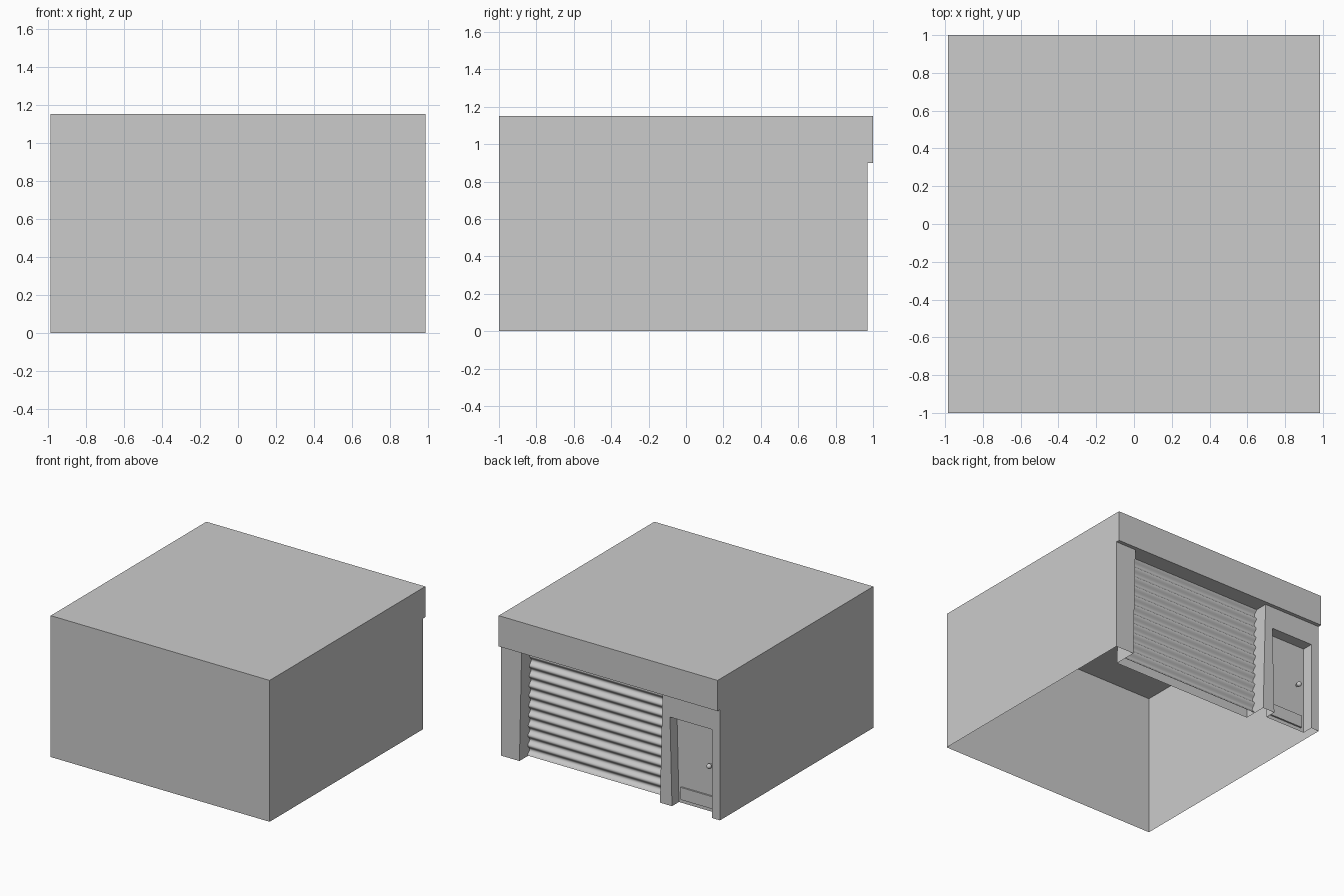
import bpy, bmesh, math

if "Cube" in bpy.data.objects:
    bpy.data.objects.remove(bpy.data.objects["Cube"])

W = 0.985            # half width
YF, YB, YW = -1.0, 1.0, 0.97   # plain end, fascia plane, door wall plane
TOP, FASCIA = 1.15, 0.90


def make_object(name, faces, smooth=False):
    """Build one mesh from a list of polygons and weld shared corners."""
    bm = bmesh.new()
    for f in faces:
        bm.faces.new([bm.verts.new(p) for p in f])
    bmesh.ops.remove_doubles(bm, verts=bm.verts, dist=1e-5)
    bmesh.ops.recalc_face_normals(bm, faces=bm.faces)
    for f in bm.faces:
        f.smooth = smooth
    me = bpy.data.meshes.new(name)
    bm.to_mesh(me)
    bm.free()
    ob = bpy.data.objects.new(name, me)
    bpy.context.collection.objects.link(ob)
    return ob


def recess(outline, depth):
    """Jambs, head and back panel of an opening (outline runs bottom-top-top-bottom)."""
    front = [(x, YW, z) for x, z in outline]
    back = [(x, YW - depth, z) for x, z in outline]
    sides = [[front[i], front[i + 1], back[i + 1], back[i]] for i in range(3)]
    return sides + [back]


def wall(outline):
    return [(x, YW, z) for x, z in outline]


# Slightly tapered openings, as (x, z) outlines
bay = [(0.82, 0), (0.80, FASCIA), (-0.468, FASCIA), (-0.445, 0)]
entry = [(-0.553, 0), (-0.535, 0.72), (-0.914, 0.72), (-0.914, 0)]

# Building shell, open underneath
faces = [
    [(-W, YF, 0), (W, YF, 0), (W, YF, TOP), (-W, YF, TOP)],
    [(-W, YF, TOP), (W, YF, TOP), (W, YB, TOP), (-W, YB, TOP)],
    [(-W, YB, FASCIA), (W, YB, FASCIA), (W, YB, TOP), (-W, YB, TOP)],
]
for x in (-W, W):
    faces.append([(x, YF, 0), (x, YW, 0), (x, YW, FASCIA),
                  (x, YB, FASCIA), (x, YB, TOP), (x, YF, TOP)])

# Fascia underside
xs = [W, bay[1][0], bay[2][0], -W]
for a, b in zip(xs, xs[1:]):
    faces.append([(a, YW, FASCIA), (b, YW, FASCIA), (b, YB, FASCIA), (a, YB, FASCIA)])

# Door wall: corner pillar and the wall around the small door
faces.append(wall([(W, 0), (W, FASCIA), bay[1], bay[0]]))
faces.append(wall([bay[2], bay[3]] + entry + [(-W, 0), (-W, FASCIA)]))
faces += recess(bay, 0.19)
faces += recess(entry, 0.09)
make_object("garage_shell", faces)

# Corrugated roller shutter
waves, steps = 11, 8
n = waves * steps
rows = []
for i in range(n + 1):
    z = 0.005 + (FASCIA - 0.005) * i / n
    y = 0.853 + 0.013 * math.cos(2 * math.pi * i / steps)
    t = z / FASCIA
    rows.append(((0.82 - 0.02 * t, y, z), (-0.445 - 0.023 * t, y, z)))
make_object("roller_shutter",
            [[a[0], a[1], b[1], b[0]] for a, b in zip(rows, rows[1:])], smooth=True)


# Kick plate on the small door
bpy.ops.mesh.primitive_cube_add(size=1, location=(-0.73, 0.886, 0.08))
plate = bpy.context.object
plate.name = "kick_plate"
plate.scale = (0.31, 0.014, 0.10)

# Door knob with stem
bpy.ops.mesh.primitive_cylinder_add(vertices=12, radius=0.01, depth=0.03,
                                    location=(-0.845, 0.89, 0.38),
                                    rotation=(math.pi / 2, 0, 0))
bpy.context.object.name = "knob_stem"
bpy.ops.mesh.primitive_uv_sphere_add(segments=16, ring_count=8, radius=0.02,
                                     location=(-0.845, 0.91, 0.38),
                                     rotation=(math.pi / 2, 0, 0))
knob = bpy.context.object
knob.name = "door_knob"
bpy.ops.object.shade_smooth()
